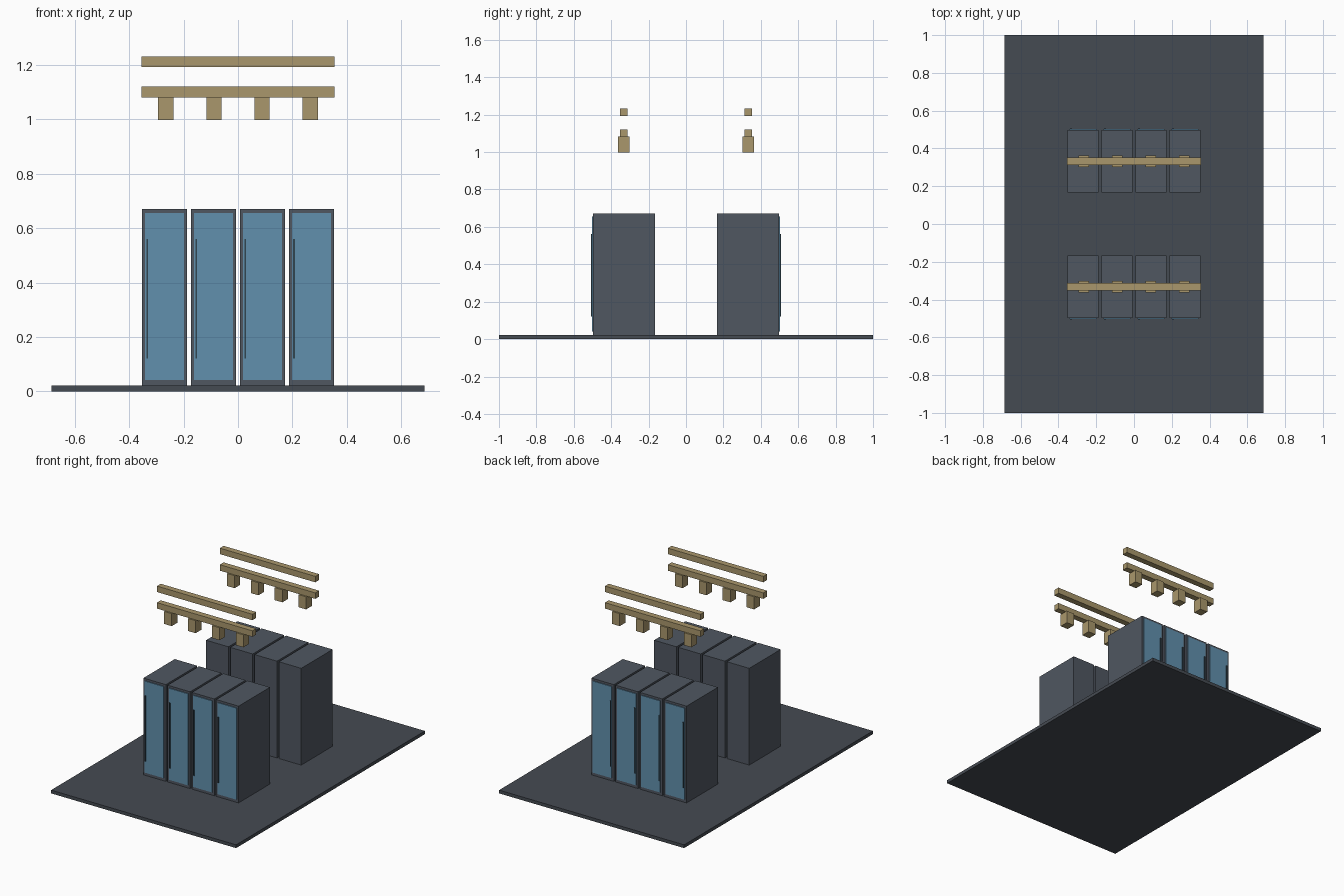
import bpy

if "Cube" in bpy.data.objects:
    bpy.data.objects.remove(bpy.data.objects["Cube"])


def material(name, rgb):
    m = bpy.data.materials.new(name)
    m.diffuse_color = (*rgb, 1)
    m.use_nodes = True
    m.node_tree.nodes["Principled BSDF"].inputs["Base Color"].default_value = m.diffuse_color
    return m


FLOOR = material("floor_grey", (0.06, 0.07, 0.085))
BODY = material("cabinet_grey", (0.08, 0.095, 0.12))
DOOR = material("door_blue", (0.12, 0.28, 0.42))
HANDLE = material("handle_dark", (0.03, 0.06, 0.08))
BRASS = material("rail_tan", (0.40, 0.31, 0.15))


def box(name, x, y, z, mat):
    """Box from (min, max) ranges on each axis."""
    y = sorted(y)
    bpy.ops.mesh.primitive_cube_add(
        size=1, location=[(a + b) / 2 for a, b in (x, y, z)])
    o = bpy.context.object
    o.name = name
    o.scale = [b - a for a, b in (x, y, z)]
    bpy.ops.object.transform_apply(location=False, rotation=False, scale=True)
    o.data.materials.append(mat)
    return o


# Floor slab
box("floor", (-0.686, 0.686), (-1, 1), (0, 0.022), FLOOR)

# Two rows, mirrored so the doors face outwards
for side, row in ((-1, "front"), (1, "back")):
    def ys(a, b):
        return side * a, side * b

    for i in range(4):
        # Cabinet with inset door and tall thin handle
        cx = (i - 1.5) * 0.18
        n = f"{row}_{i + 1}"
        box(f"cabinet_{n}", (cx - 0.083, cx + 0.083), ys(0.166, 0.498), (0.022, 0.671), BODY)
        box(f"door_{n}", (cx - 0.071, cx + 0.071), ys(0.497, 0.503), (0.042, 0.656), DOOR)
        box(f"handle_{n}", (cx - 0.067, cx - 0.060), ys(0.502, 0.508), (0.121, 0.561), HANDLE)

        # Drop box under the lower rail
        bx = (i - 1.5) * 0.177
        box(f"drop_box_{n}", (bx - 0.028, bx + 0.028), ys(0.303, 0.363), (0.998, 1.082), BRASS)

    # Overhead rails
    box(f"lower_rail_{row}", (-0.354, 0.354), ys(0.313, 0.353), (1.081, 1.121), BRASS)
    box(f"upper_rail_{row}", (-0.354, 0.354), ys(0.313, 0.353), (1.192, 1.232), BRASS)
